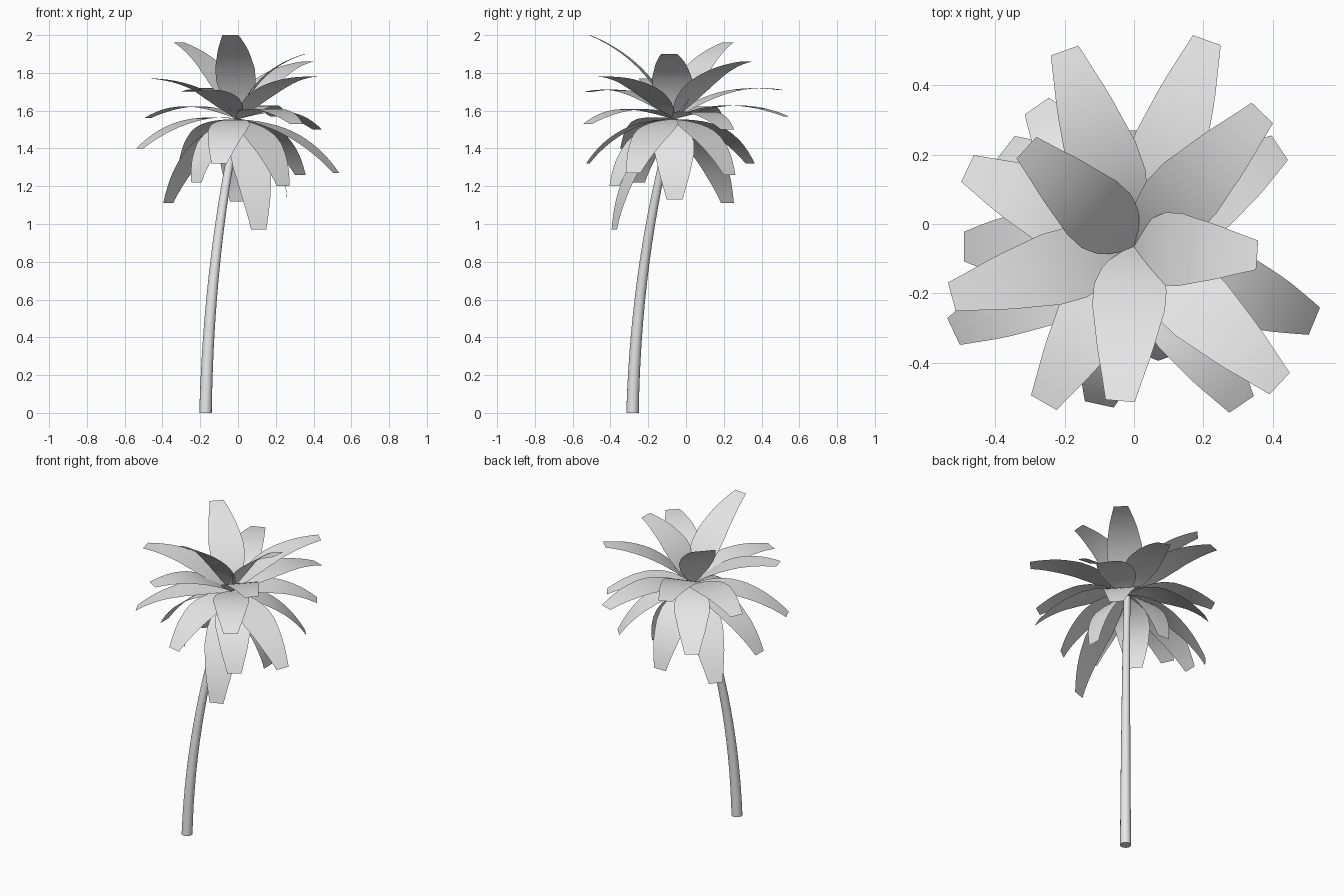
import bpy
import bmesh
import math
from mathutils import Vector

cube = bpy.data.objects.get("Cube")
if cube:
    bpy.data.objects.remove(cube, do_unlink=True)

grey = bpy.data.materials.new("light_grey")
grey.use_nodes = True
colour = (0.8, 0.8, 0.8, 1.0)
grey.diffuse_color = colour
grey.node_tree.nodes["Principled BSDF"].inputs["Base Color"].default_value = colour

CROWN = Vector((0.0, -0.065, 1.555))
UP = Vector((0, 0, 1))


def finish(name, bm):
    """Turn a bmesh into a smooth object in the scene."""
    bmesh.ops.recalc_face_normals(bm, faces=bm.faces)
    mesh = bpy.data.meshes.new(name)
    bm.to_mesh(mesh)
    bm.free()
    mesh.materials.append(grey)
    obj = bpy.data.objects.new(name, mesh)
    bpy.context.collection.objects.link(obj)
    bpy.ops.object.select_all(action="DESELECT")
    obj.select_set(True)
    bpy.context.view_layer.objects.active = obj
    bpy.ops.object.shade_smooth_by_angle(angle=math.radians(40))
    return obj


def bezier(a, b, c, t):
    return a * (1 - t) ** 2 + b * 2 * t * (1 - t) + c * t ** 2


def width_at(t):
    """Frond width: pointed base, broad middle, blunt narrow tip."""
    profile = [(0, 0.01), (0.1, 0.10), (0.2, 0.165), (0.35, 0.21),
               (0.5, 0.21), (0.75, 0.16), (1, 0.085)]
    for (t0, w0), (t1, w1) in zip(profile, profile[1:]):
        if t <= t1:
            return w0 + (w1 - w0) * (t - t0) / (t1 - t0)
    return profile[-1][1]


def frond(name, tip, steps=14):
    """A thin arched blade from the crown to the tip."""
    tip = Vector(tip)
    chord = tip - CROWN
    side = UP.cross(chord).normalized()
    lift = chord.cross(side).normalized()
    control = (CROWN + tip) / 2 + lift * 0.13
    bm = bmesh.new()
    rows = []
    for i in range(steps + 1):
        t = i / steps
        centre = bezier(CROWN, control, tip, t)
        half = side * width_at(t) / 2
        rows.append([bm.verts.new(centre + half * s) for s in (-1, 0, 1)])
    for low, high in zip(rows, rows[1:]):
        for j in range(2):
            bm.faces.new((low[j], low[j + 1], high[j + 1], high[j]))
    obj = finish(name, bm)
    # Blades face upward
    if sum(p.normal.dot(lift) for p in obj.data.polygons) < 0:
        obj.data.flip_normals()


# Trunk: leaning, tapering tube
def trunk(sides=16, steps=16):
    foot = Vector((-0.172, -0.283, 0))
    bend = Vector((-0.155, -0.265, 0.82))
    bm = bmesh.new()
    rings = []
    for i in range(steps + 1):
        t = i / steps
        centre = bezier(foot, bend, CROWN, t)
        radius = 0.033 - 0.013 * t
        rings.append([bm.verts.new(centre + Vector((
            radius * math.cos(math.tau * k / sides),
            radius * math.sin(math.tau * k / sides), 0))) for k in range(sides)])
    for low, high in zip(rings, rings[1:]):
        for k in range(sides):
            n = (k + 1) % sides
            bm.faces.new((low[k], low[n], high[n], high[k]))
    bm.faces.new(rings[0])
    bm.faces.new(rings[-1])
    finish("trunk", bm)


trunk()

# Frond tips, grouped by tier
TIERS = {
    "upper_frond": [(-0.04, -0.51, 2.0), (-0.31, 0.22, 1.96),
                    (0.355, -0.09, 1.9), (0.37, 0.32, 1.86),
                    (0.42, -0.46, 1.78), (-0.525, -0.21, 1.77)],
    "middle_frond": [(-0.2, 0.5, 1.71), (-0.26, -0.515, 1.7),
                     (0.21, 0.53, 1.57), (-0.48, 0.16, 1.56),
                     (0.31, -0.52, 1.53), (0.42, 0.22, 1.5)],
    "lower_frond": [(-0.52, -0.31, 1.4), (-0.1, -0.52, 1.32),
                    (-0.28, 0.34, 1.32), (0.52, -0.28, 1.27),
                    (0.33, 0.23, 1.26), (-0.49, -0.065, 1.23)],
    "hanging_frond": [(-0.22, -0.25, 1.22), (0.24, -0.38, 1.2),
                      (0.26, -0.06, 1.13), (0.0, 0.27, 1.12),
                      (-0.37, 0.22, 1.11), (0.11, -0.38, 0.97)],
}
for tier, tips in TIERS.items():
    for number, tip in enumerate(tips, 1):
        frond(f"{tier}_{number}", tip)
